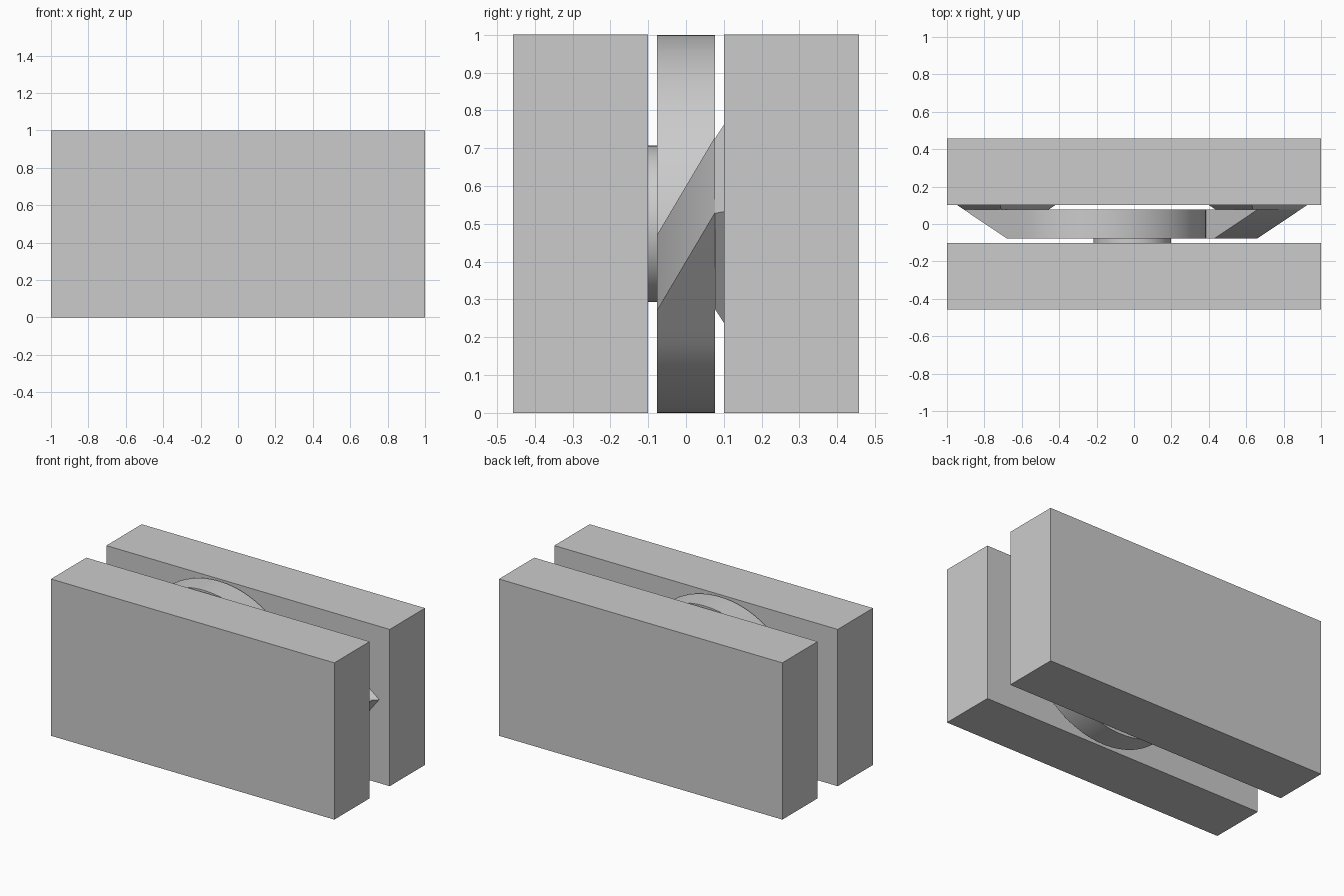
import bpy, bmesh
from math import cos, sin, radians, pi

cube = bpy.data.objects.get("Cube")
if cube:
    bpy.data.objects.remove(cube, do_unlink=True)

GREY = (0.6, 0.6, 0.6, 1)
grey = bpy.data.materials.new("plain_grey")
grey.use_nodes = True
grey.diffuse_color = GREY
grey.node_tree.nodes["Principled BSDF"].inputs["Base Color"].default_value = GREY

CX, CZ = -0.01, 0.5       # axis of the inner mechanism
HALF = 0.077              # half thickness of the hooks
GAP = 0.101               # half distance between the slabs


def make(name, bm, smooth=False):
    bmesh.ops.recalc_face_normals(bm, faces=bm.faces)
    mesh = bpy.data.meshes.new(name)
    bm.to_mesh(mesh)
    bm.free()
    mesh.materials.append(grey)
    obj = bpy.data.objects.new(name, mesh)
    bpy.context.collection.objects.link(obj)
    if smooth:
        bpy.ops.object.select_all(action="DESELECT")
        obj.select_set(True)
        bpy.context.view_layer.objects.active = obj
        bpy.ops.object.shade_smooth_by_angle(angle=radians(30))
    return obj


def loft(sections):
    """Skin a row of four-cornered sections and cap both ends."""
    bm = bmesh.new()
    rings = [[bm.verts.new(p) for p in s] for s in sections]
    for a, b in zip(rings, rings[1:]):
        for i in range(4):
            j = (i + 1) % 4
            bm.faces.new((a[i], a[j], b[j], b[i]))
    bm.faces.new(rings[0])
    bm.faces.new(rings[-1][::-1])
    return bm


def turned(sections, flip):
    """Half turn about the central axis for the opposite side."""
    if not flip:
        return sections
    return [[(2 * CX - x, y, 2 * CZ - z) for x, y, z in s] for s in sections]


# Outer slabs
for name, side in (("front_slab", -1), ("back_slab", 1)):
    y0, y1 = side * GAP, side * 0.457
    make(name, loft([[(-1, y, 0), (1, y, 0), (1, y, 1), (-1, y, 1)] for y in (y0, y1)]))

# Curved hook: a flat band round an arc, ending in a slanted straight arm
OUT, INN = 0.57, 0.265
HX, HZ = 0.166, 0.57
hook = []
STEPS = 48
for k in range(STEPS + 1):
    a = radians(-195 + (195 - 41) * k / STEPS)
    hook.append([(HX + r * cos(a), y, HZ + r * sin(a))
                 for r, y in ((OUT, -HALF), (OUT, HALF), (INN, HALF), (INN, -HALF))])
hook.append([(0.66, -HALF, 0.27), (0.89, HALF, 0.53),
             (0.66, HALF, 0.73), (0.43, -HALF, 0.47)])

# Arm foot: square flare that meets the back slab
foot = []
for y, r in ((HALF, 0.228), (GAP, 0.265)):
    foot.append([(0.663 + r * cos(radians(7) + i * pi / 2), y,
                  CZ + r * sin(radians(7) + i * pi / 2)) for i in range(4)])

for label, flip in (("right", True), ("left", False)):
    make(label + "_hook", loft(turned(hook, flip)), smooth=True)
    make(label + "_arm_foot", loft(turned(foot, flip)))

# Round hub touching the front slab
bm = bmesh.new()
bmesh.ops.create_cone(bm, cap_ends=True, segments=64, radius1=0.207, radius2=0.207,
                      depth=GAP + HALF - 0.005)
hub = make("centre_hub", bm, smooth=True)
hub.rotation_euler = (pi / 2, 0, 0)
hub.location = (CX, (HALF - 0.005 - GAP) / 2, CZ)
